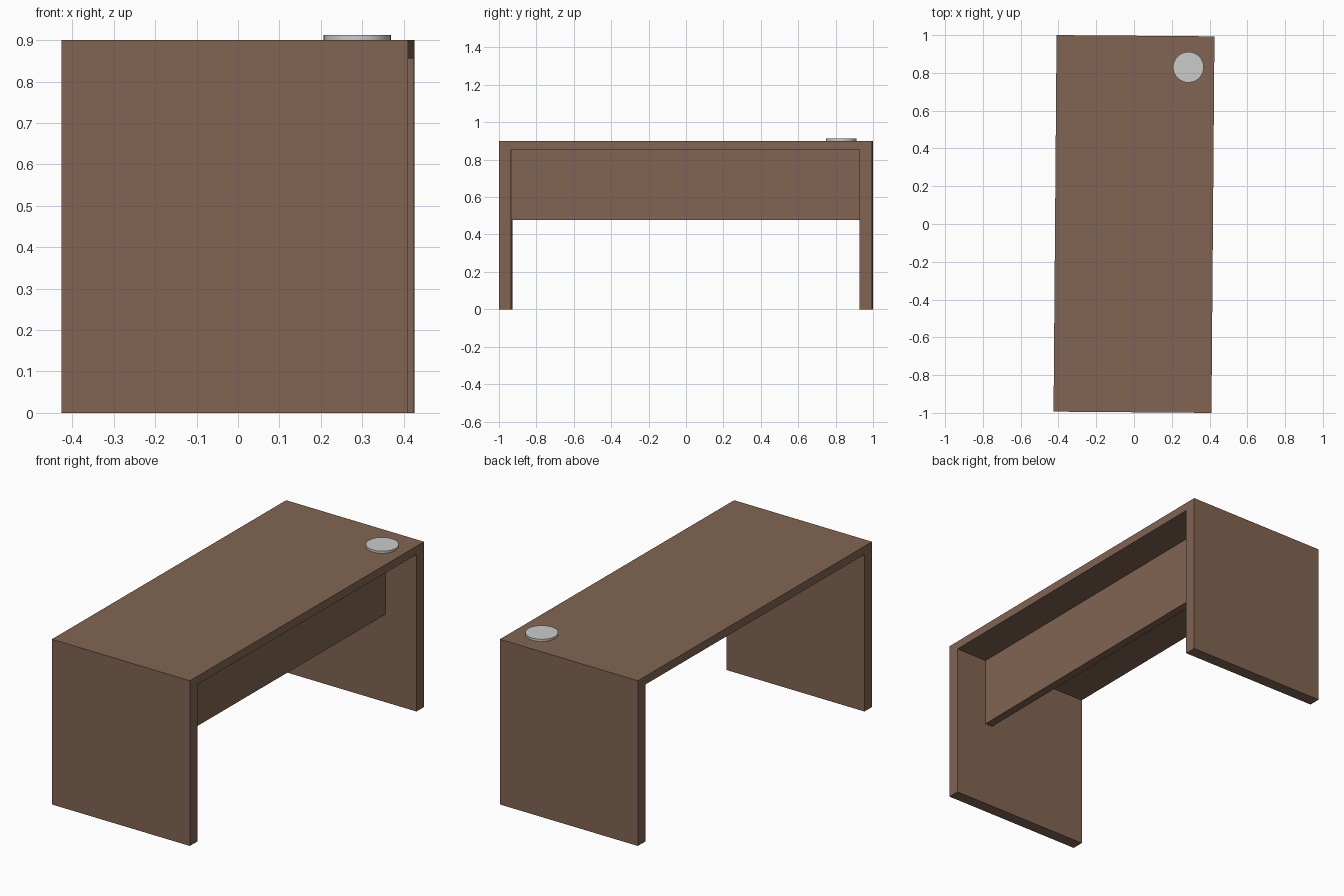
import bpy, bmesh
from math import radians
from mathutils import Matrix

if "Cube" in bpy.data.objects:
    bpy.data.objects.remove(bpy.data.objects["Cube"])

TURN = Matrix.Rotation(-0.008, 4, 'Z')   # the whole desk sits very slightly turned
HALF_W, HALF_L, HEIGHT = 0.418, 0.9967, 0.90
LEG_T, TOP_T = 0.065, 0.045

wood = bpy.data.materials.new("brown_wood")
wood.diffuse_color = (0.22, 0.13, 0.085, 1)
wood.use_nodes = True
wood.node_tree.nodes["Principled BSDF"].inputs["Base Color"].default_value = wood.diffuse_color


def extrude_profile(name, profile, x0, x1):
    """Extrude a closed (y, z) outline from x0 to x1."""
    bm = bmesh.new()
    face = bm.faces.new([bm.verts.new((x0, y, z)) for y, z in profile])
    ext = bmesh.ops.extrude_face_region(bm, geom=[face])
    moved = [v for v in ext["geom"] if isinstance(v, bmesh.types.BMVert)]
    bmesh.ops.translate(bm, verts=moved, vec=(x1 - x0, 0, 0))
    bmesh.ops.recalc_face_normals(bm, faces=bm.faces)
    bm.transform(TURN)
    mesh = bpy.data.meshes.new(name)
    bm.to_mesh(mesh)
    bm.free()
    mesh.materials.append(wood)
    obj = bpy.data.objects.new(name, mesh)
    bpy.context.collection.objects.link(obj)
    return obj


# Top and both side panels as one continuous U-shaped shell
inner, under = HALF_L - LEG_T, HEIGHT - TOP_T
extrude_profile("desk_shell", [
    (-HALF_L, 0), (-inner, 0), (-inner, under), (inner, under),
    (inner, 0), (HALF_L, 0), (HALF_L, HEIGHT), (-HALF_L, HEIGHT)],
    -HALF_W, HALF_W)

# Modesty panel hung between the sides
extrude_profile("modesty_panel", [
    (-inner, 0.477), (inner, 0.477), (inner, under), (-inner, under)],
    0.184, 0.229)

# Grey cable grommet cap on the top
bpy.ops.mesh.primitive_cylinder_add(vertices=48, radius=0.081, depth=0.012,
                                    location=(0.288, 0.83, HEIGHT + 0.006))
cap = bpy.context.object
cap.name = "cable_grommet"
bpy.ops.object.shade_smooth_by_angle(angle=radians(30))
